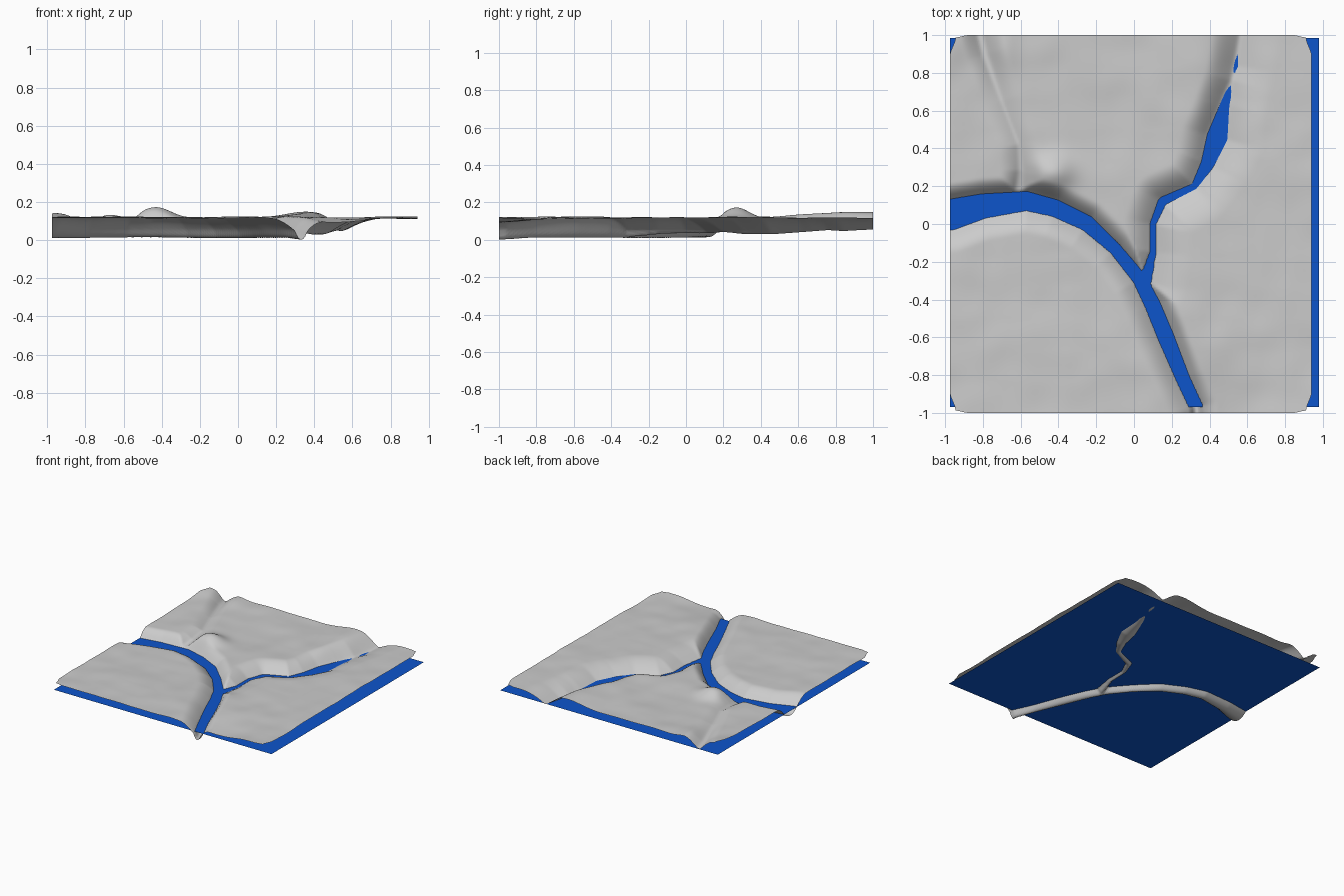
import bpy
from mathutils import Vector, noise

if "Cube" in bpy.data.objects:
    bpy.data.objects.remove(bpy.data.objects["Cube"])

WATER_Z = 0.05

# Watercourses: centre x, y, half width at the bank foot, bed height
RIVER = [(-1.1, .03, .08, .012), (-.97, .05, .082, .012), (-.8, .095, .065, .012),
         (-.57, .122, .05, .015), (-.42, .085, .045, .015), (-.25, .005, .04, .012),
         (-.1, -.13, .03, .01), (.03, -.29, .035, .01), (.1, -.43, .04, .012),
         (.17, -.6, .042, .012), (.26, -.82, .035, .012), (.33, -.97, .033, .002),
         (.34, -1.1, .033, 0)]
CREEK = [(.06, -.3, .03, .015), (.1, -.15, .014, .03), (.1, 0, .014, .035),
         (.15, .12, .022, .035), (.32, .2, .016, .042), (.39, .32, .035, .03),
         (.44, .46, .055, .03), (.48, .63, .025, .042), (.52, .76, .012, .052),
         (.54, .84, .014, .047), (.58, 1.1, .012, .06)]
GULLY = [(-.84, 1.1, .015, .052), (-.79, .9, .015, .07), (-.7, .65, .012, .09),
         (-.61, .42, .012, .095), (-.6, .28, .015, .08), (-.61, .15, .02, .05)]
# course, left bank width, right bank width
COURSES = [(RIVER, .085, .12), (CREEK, .14, .2), (GULLY, .11, .09)]


def smooth(t):
    t = min(max(t, 0), 1)
    return t * t * (3 - 2 * t)


def bump(x, y, cx, cy, rx, ry):
    return 2.718 ** (-((x - cx) / rx) ** 2 - ((y - cy) / ry) ** 2)


def plateau(x, y):
    """Gently rolling land between the valleys."""
    z = .118 + .010 * noise.noise(Vector((x * 2.2, y * 2.2, 3)))
    z += .005 * noise.noise(Vector((x * 6, y * 6, 8)))
    z += .055 * bump(x, y, -.43, .27, .11, .09)
    z += .030 * bump(x, y, .36, .85, .12, .4)
    z += .025 * bump(x, y, -.97, 1, .1, .2)
    z += .015 * bump(x, y, -.68, .95, .07, .2)
    z -= .022 * bump(x, y, .5, -1, .2, .3)
    return z


def carve(x, y, top, course, left, right):
    """Height of a valley whose sides rise from its course to the plateau."""
    best = None
    for a, b in zip(course, course[1:]):
        dx, dy = b[0] - a[0], b[1] - a[1]
        t = min(max(((x - a[0]) * dx + (y - a[1]) * dy) / (dx * dx + dy * dy), 0), 1)
        px, py, w, bed = (p + (q - p) * t for p, q in zip(a, b))
        d = ((x - px) ** 2 + (y - py) ** 2) ** .5
        side = dx * (y - a[1]) - dy * (x - a[0])
        if best is None or d < best[0]:
            best = d, w, bed, left if side > 0 else right
    d, w, bed, bank = best
    foot = max(WATER_Z, bed + .004)
    if d < w:
        return bed + (foot - bed) * (d / w) ** 2
    t = min((d - w) / bank, 1)
    return foot + (top - foot) * (1 - (1 - t) ** 2) ** 1.1


def height(x, y):
    top = plateau(x, y)
    return min(carve(x, y, top, *c) for c in COURSES)


def make_mesh(name, verts, faces):
    me = bpy.data.meshes.new(name)
    me.from_pydata(verts, [], faces)
    ob = bpy.data.objects.new(name, me)
    bpy.context.collection.objects.link(ob)
    return ob


# Land surface: open sheet with slightly rounded corners
N = 170
verts = []
for j in range(N + 1):
    for i in range(N + 1):
        u, v = 2 * i / N - 1, 2 * j / N - 1
        x = -.017 + .957 * u * (1 - .03 * smooth((abs(v) - .9) / .1) * u * u)
        y = v * (1 - .012 * smooth((abs(u) - .92) / .08) * v * v)
        verts.append((x, y, height(x, y)))
faces = [(k, k + 1, k + N + 2, k + N + 1)
         for j in range(N) for k in range(j * (N + 1), j * (N + 1) + N)]
land = make_mesh("land", verts, faces)
land.data.polygons.foreach_set("use_smooth", [True] * len(faces))

# Water: flat sheet showing through the valleys
water = make_mesh("water", [(-.975, -.97, WATER_Z), (.98, -.97, WATER_Z),
                            (.98, .985, WATER_Z), (-.975, .985, WATER_Z)], [(0, 1, 2, 3)])
mat = bpy.data.materials.new("water_blue")
mat.diffuse_color = (.004, .09, .6, 1)
mat.use_nodes = True
mat.node_tree.nodes["Principled BSDF"].inputs["Base Color"].default_value = mat.diffuse_color
water.data.materials.append(mat)
